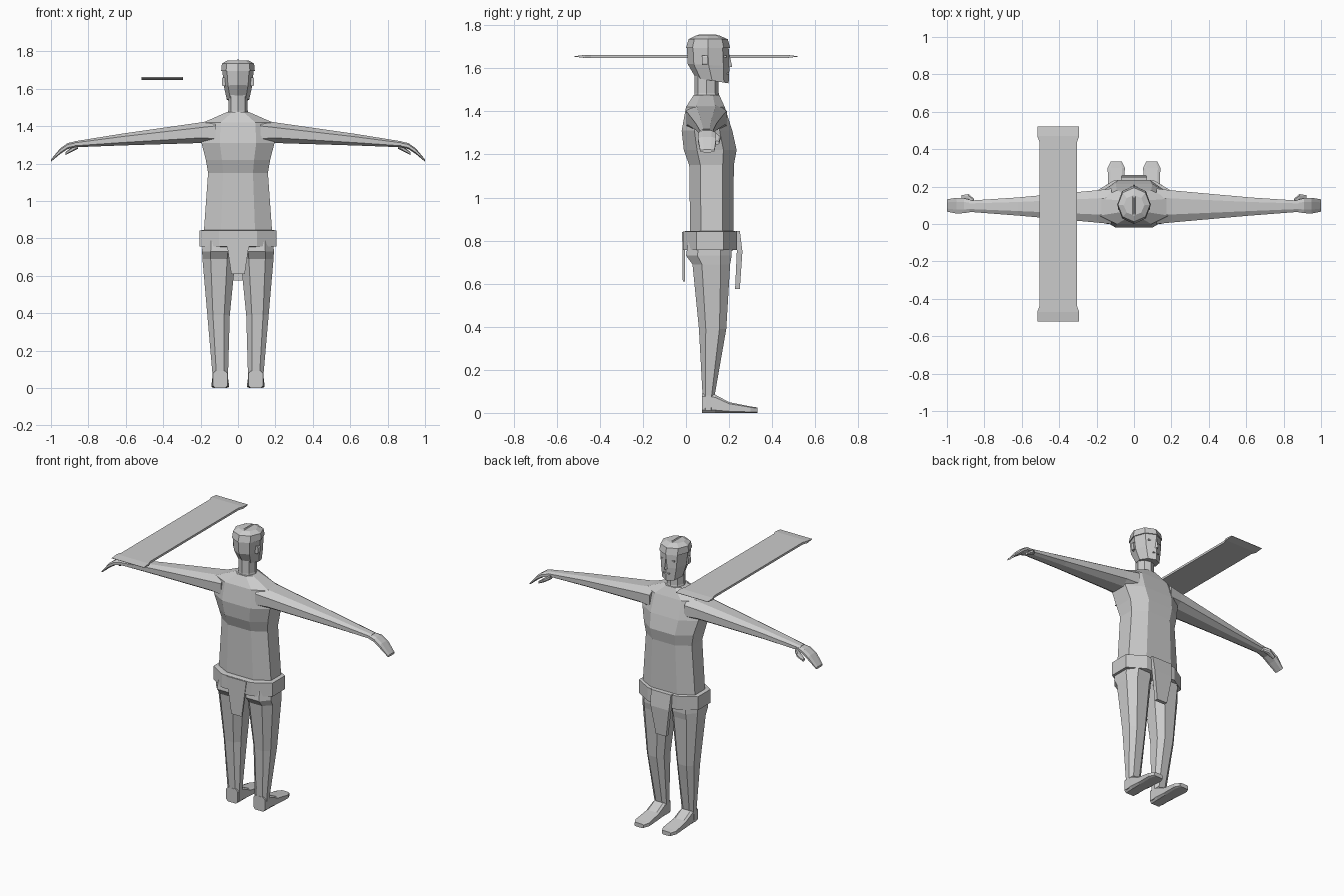
import bpy, bmesh
from math import sin, cos, pi

cube = bpy.data.objects.get("Cube")
if cube:
    bpy.data.objects.remove(cube)

grey = bpy.data.materials.new("plain grey")
grey.use_nodes = True
grey.diffuse_color = (.6, .6, .6, 1)
shader = grey.node_tree.nodes["Principled BSDF"]
shader.inputs["Base Color"].default_value = grey.diffuse_color


def loft(name, rings, mirror=False):
    """Skin a row of equal-sized rings and cap both ends."""
    bm = bmesh.new()
    rows = [[bm.verts.new(point) for point in ring] for ring in rings]
    for lower, upper in zip(rows, rows[1:]):
        for i in range(len(lower)):
            bm.faces.new((lower[i - 1], lower[i], upper[i], upper[i - 1]))
    bm.faces.new(rows[0])
    bm.faces.new(rows[-1])
    bmesh.ops.recalc_face_normals(bm, faces=bm.faces)
    mesh = bpy.data.meshes.new(name)
    bm.to_mesh(mesh)
    bm.free()
    mesh.materials.append(grey)
    part = bpy.data.objects.new(name, mesh)
    bpy.context.collection.objects.link(part)
    if mirror:
        part.modifiers.new("Mirror", 'MIRROR')


def octagon(left, right, low, high, cut=.25):
    """Rectangle with its four corners cut, as pairs."""
    a, b = (right - left) * cut, (high - low) * cut
    return [(left + a, low), (right - a, low), (right, low + b), (right, high - b),
            (right - a, high), (left + a, high), (left, high - b), (left, low + b)]


def level(z, half, back, front, middle=0):
    """Horizontal ring, for the trunk and legs."""
    return [(x, y, z) for x, y in octagon(middle - half, middle + half, back, front)]


def across(x, back, front, bottom, top):
    """Ring facing sideways, for the arms and hands."""
    return [(x, y, z) for y, z in octagon(back, front, bottom, top)]


def forward(y, half, top, middle, bottom=0):
    """Ring facing forward, for the feet and ears."""
    return [(x, y, z) for x, z in octagon(middle - half, middle + half, bottom, top, cut=.15)]


def oval(z, half, back, front, drop=0):
    """Eight-sided ring with a corner in front; drop lowers that corner."""
    ring = []
    for i in range(8):
        turn = i * pi / 4
        reach = (1 + cos(turn)) / 2
        ring.append((half * sin(turn), back + (front - back) * reach, z - drop * reach))
    return ring


def slab(z, half, back, front):
    """Plain rectangular horizontal ring."""
    return [(-half, back, z), (half, back, z), (half, front, z), (-half, front, z)]


def box(name, centre, size, mirror=False):
    x, y, z = centre
    width, depth, height = size
    ring = slab(z, width / 2, y - depth / 2, y + depth / 2)
    loft(name, [[(x + px, py, pz + side * height / 2) for px, py, pz in ring]
                for side in (-1, 1)], mirror)


# Trunk, from hips to collar
loft("torso", [
    level(z=.8, half=.185, back=.02, front=.22),
    level(z=1.15, half=.16, back=.015, front=.222),
    level(z=1.22, half=.172, back=-.01, front=.235),
    level(z=1.31, half=.195, back=-.02, front=.215),
    level(z=1.42, half=.185, back=0, front=.18),
    level(z=1.475, half=.06, back=.035, front=.155),
])

# Belt, with a narrow bevel at both edges
loft("belt", [level(z, half=.205 - inset, back=inset - .013, front=.236 - inset)
              for z, inset in ((.755, .02), (.757, 0), (.842, 0), (.845, .02))])

# Cloth flaps hanging from the belt
loft("rear_flap", [slab(z=.84, half=.07, back=-.018, front=-.005),
                   slab(z=.61, half=.036, back=-.015, front=-.005)])
loft("front_flap", [slab(z=.845, half=.07, back=.23, front=.25),
                    slab(z=.75, half=.064, back=.236, front=.262),
                    slab(z=.575, half=.036, back=.228, front=.25)])

# Legs taper from a fuller seat to the ankle
loft("legs", [
    level(z=.79, half=.09, back=.01, front=.21, middle=.098),
    level(z=.73, half=.092, back=0, front=.212, middle=.1),
    level(z=.69, half=.088, back=.03, front=.205, middle=.102),
    level(z=.39, half=.06, back=.06, front=.187, middle=.104),
    level(z=.08, half=.042, back=.077, front=.133, middle=.095),
    level(z=.01, half=.042, back=.077, front=.13, middle=.095),
], mirror=True)
loft("feet", [
    forward(y=.075, half=.04, top=.09, middle=.095),
    forward(y=.135, half=.042, top=.085, middle=.095),
    forward(y=.2, half=.043, top=.05, middle=.095),
    forward(y=.3, half=.046, top=.03, middle=.095),
    forward(y=.333, half=.03, top=.025, middle=.095),
], mirror=True)

# Arms run out level and taper to the wrist
loft("arms", [
    across(x=.12, back=0, front=.19, bottom=1.3, top=1.435),
    across(x=.2, back=.008, front=.18, bottom=1.31, top=1.42),
    across(x=.62, back=.045, front=.142, bottom=1.297, top=1.36),
    across(x=.88, back=.065, front=.125, bottom=1.287, top=1.318),
], mirror=True)

# Hands bend down to flat fingertips
loft("hands", [
    across(x=.86, back=.066, front=.125, bottom=1.288, top=1.32),
    across(x=.91, back=.058, front=.138, bottom=1.278, top=1.31),
    across(x=.95, back=.056, front=.14, bottom=1.252, top=1.282),
    across(x=1, back=.066, front=.132, bottom=1.21, top=1.222),
], mirror=True)
loft("thumbs", [
    across(x=.855, back=.11, front=.135, bottom=1.28, top=1.306),
    across(x=.885, back=.125, front=.16, bottom=1.264, top=1.29),
    across(x=.922, back=.132, front=.154, bottom=1.246, top=1.262),
], mirror=True)

# Neck and head
loft("neck", [oval(z=1.45, half=.062, back=.035, front=.16),
              oval(z=1.485, half=.052, back=.04, front=.152),
              oval(z=1.6, half=.052, back=.04, front=.152)])
loft("head", [oval(z=1.555, half=.06, back=.045, front=.198, drop=.025),
              oval(z=1.62, half=.076, back=.008, front=.202, drop=.01),
              oval(z=1.7, half=.084, back=.004, front=.198)])

# Cap with a low centre ridge
loft("cap", [oval(z=1.695, half=.09, back=0, front=.205),
             oval(z=1.735, half=.086, back=.012, front=.194),
             oval(z=1.752, half=.055, back=.045, front=.155)])
loft("cap_ridge", [slab(z=1.745, half=.012, back=.04, front=.16),
                   slab(z=1.757, half=.003, back=.06, front=.14)])

# Face: wedge nose, eyes, mouth and ears
loft("nose", [[(-half, .18, z), (half, .18, z), (0, tip, z)]
              for z, half, tip in ((1.605, .018, .215), (1.665, .01, .202))])
box("eyes", centre=(.035, .17, 1.655), size=(.022, .034, .008), mirror=True)
box("mouth", centre=(0, .185, 1.575), size=(.04, .03, .006))
loft("ears", [forward(y, half=.012, top=1.66, middle=.074, bottom=1.615)
              for y in (.075, .1)], mirror=True)

# Long floating board with flared, thin ends
board = []
for y in (-.52, -.47, -.44, .44, .47, .52):
    half = .112 if abs(y) > .45 else .101
    thick = .002 if abs(y) > .5 else .014
    board.append([(x - .405, y, z + 1.655) for x, z in
                  octagon(-half, half, -thick / 2, thick / 2, cut=.02)])
loft("board", board)
